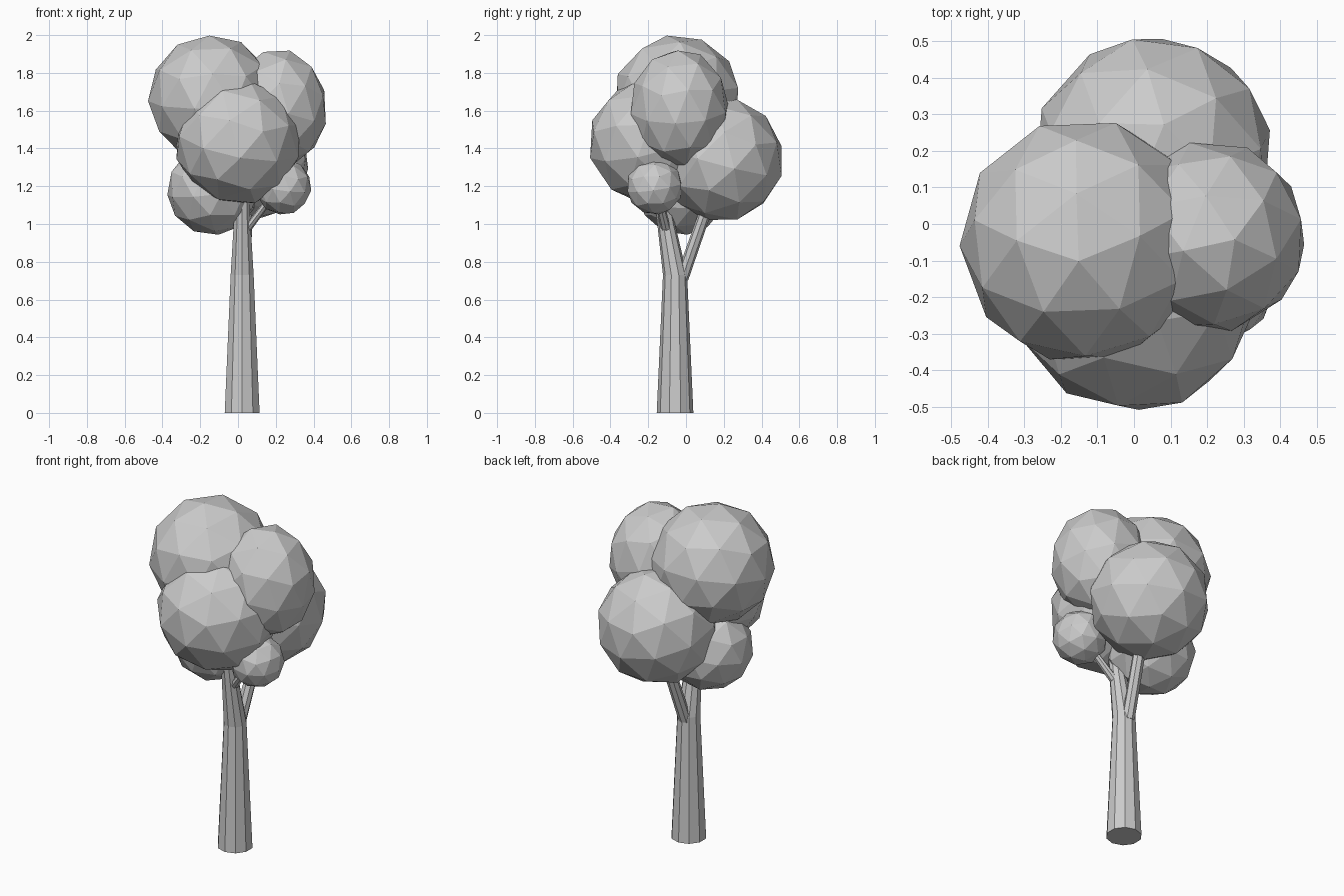
import bpy, bmesh, math
from mathutils import Euler

if "Cube" in bpy.data.objects:
    bpy.data.objects.remove(bpy.data.objects["Cube"])


def finish(name, bm):
    bmesh.ops.recalc_face_normals(bm, faces=bm.faces)
    mesh = bpy.data.meshes.new(name)
    bm.to_mesh(mesh)
    bm.free()
    obj = bpy.data.objects.new(name, mesh)
    bpy.context.collection.objects.link(obj)
    return obj


def tube(name, path, sides):
    """Faceted tapered limb through (x, y, z, radius) points, level rings."""
    bm = bmesh.new()
    rings = []
    for x, y, z, r in path:
        ring = []
        for i in range(sides):
            a = math.tau * i / sides
            ring.append(bm.verts.new((x + r * math.sin(a), y + r * math.cos(a), z)))
        rings.append(ring)
    for lo, hi in zip(rings, rings[1:]):
        for i in range(sides):
            j = (i + 1) % sides
            bm.faces.new((lo[i], lo[j], hi[j], hi[i]))
    bm.faces.new(rings[0])
    bm.faces.new(rings[-1])
    return finish(name, bm)


def foliage(name, center, radii, turn):
    """Low-poly leaf ball, turned and then stretched to its radii."""
    bm = bmesh.new()
    bmesh.ops.create_icosphere(bm, subdivisions=2, radius=1.0)
    rot = Euler([math.radians(t) for t in turn]).to_matrix()
    for v in bm.verts:
        p = rot @ v.co
        v.co = [c + r * q for c, r, q in zip(center, radii, p)]
    return finish(name, bm)


# Trunk, rising into the front limb
tube("trunk", [(0.022, -0.058, 0.0, 0.097), (0.022, -0.058, 0.73, 0.064),
               (0.022, -0.105, 1.0, 0.047), (0.022, -0.14, 1.22, 0.036)], 10)

# Side limbs
tube("back_branch", [(0.022, -0.025, 0.70, 0.036), (0.045, 0.09, 1.03, 0.034),
                     (0.055, 0.15, 1.2, 0.03)], 8)
tube("right_branch", [(0.03, -0.1, 0.95, 0.028), (0.22, -0.16, 1.2, 0.02)], 8)

# Leaf balls
foliage("top_foliage", (-0.14, -0.047, 1.665), (0.337, 0.34, 0.337), (8, -5, 20))
foliage("right_foliage", (0.21, -0.035, 1.61), (0.264, 0.264, 0.318), (12, 8, 50))
foliage("front_foliage", (0.0, -0.183, 1.435), (0.338, 0.336, 0.336), (15, 10, 5))
foliage("back_foliage", (0.052, 0.188, 1.34), (0.33, 0.33, 0.33), (-10, 12, 30))
foliage("left_foliage", (-0.133, -0.02, 1.18), (0.245, 0.24, 0.24), (5, -8, 10))
foliage("small_foliage", (0.24, -0.166, 1.197), (0.149, 0.15, 0.149), (10, 5, 15))
